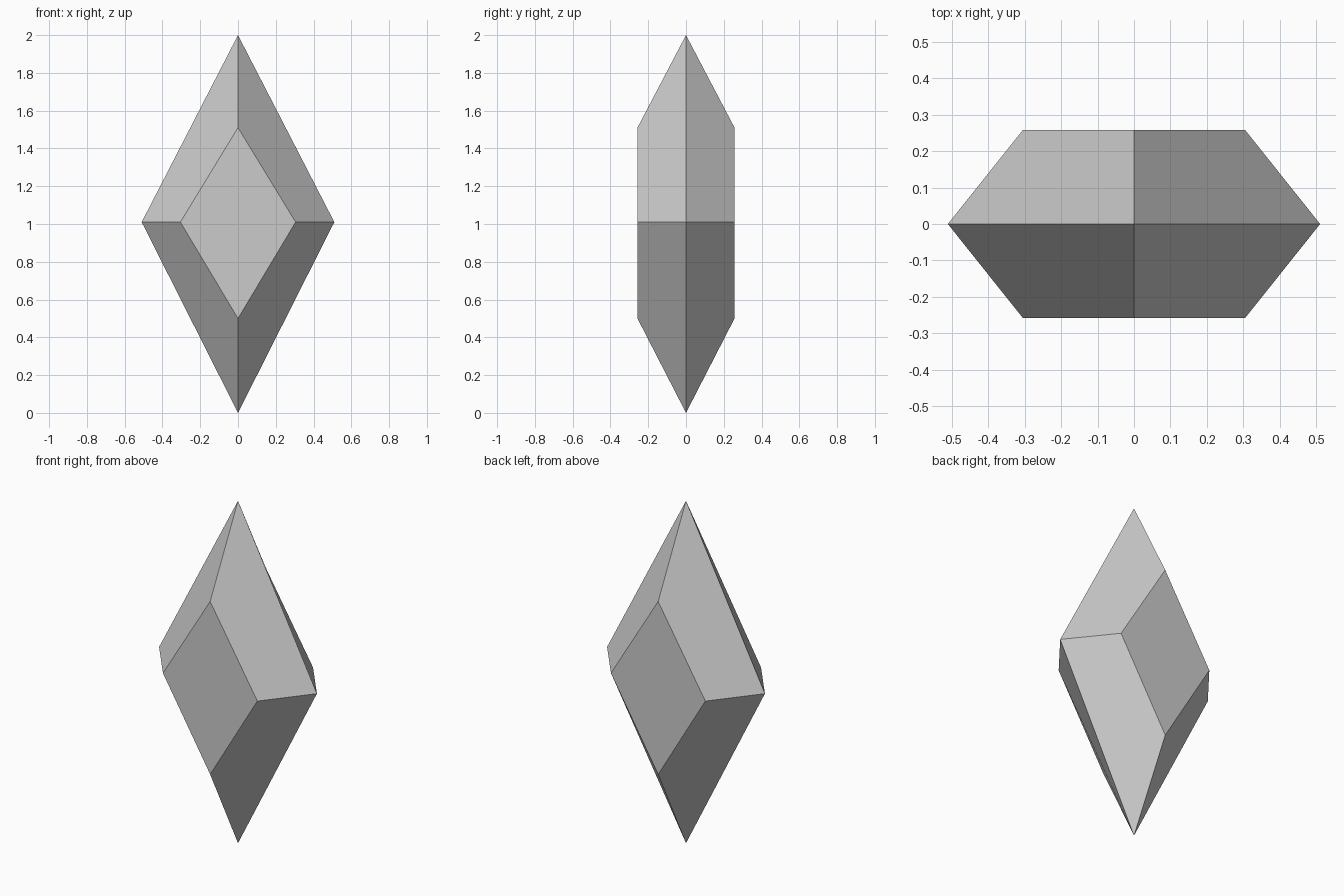
import bpy
import bmesh

if "Cube" in bpy.data.objects:
    bpy.data.objects.remove(bpy.data.objects["Cube"])

# Rhombus outlines: half width, bottom, middle and top heights
WAIST = (0.51, 0.0, 1.01, 2.0)
FACET = (0.305, 0.5, 1.01, 1.51)
HALF_DEPTH = 0.257


def rhombus(bm, outline, y):
    w, low, mid, high = outline
    return [bm.verts.new((x, y, z))
            for x, z in ((0, low), (w, mid), (0, high), (-w, mid))]


bm = bmesh.new()
waist = rhombus(bm, WAIST, 0)

# Front and back: a flat rhombus facet framed by four sloping facets
for y in (-HALF_DEPTH, HALF_DEPTH):
    facet = rhombus(bm, FACET, y)
    bm.faces.new(facet)
    for i in range(4):
        j = (i + 1) % 4
        bm.faces.new((waist[i], waist[j], facet[j], facet[i]))

bmesh.ops.recalc_face_normals(bm, faces=bm.faces)
mesh = bpy.data.meshes.new("crystal")
bm.to_mesh(mesh)
bm.free()

# Single grey stone colour
grey = bpy.data.materials.new("light_grey")
grey.diffuse_color = (0.6, 0.6, 0.6, 1)
grey.use_nodes = True
grey.node_tree.nodes["Principled BSDF"].inputs["Base Color"].default_value = grey.diffuse_color
mesh.materials.append(grey)

crystal = bpy.data.objects.new("crystal", mesh)
bpy.context.collection.objects.link(crystal)
